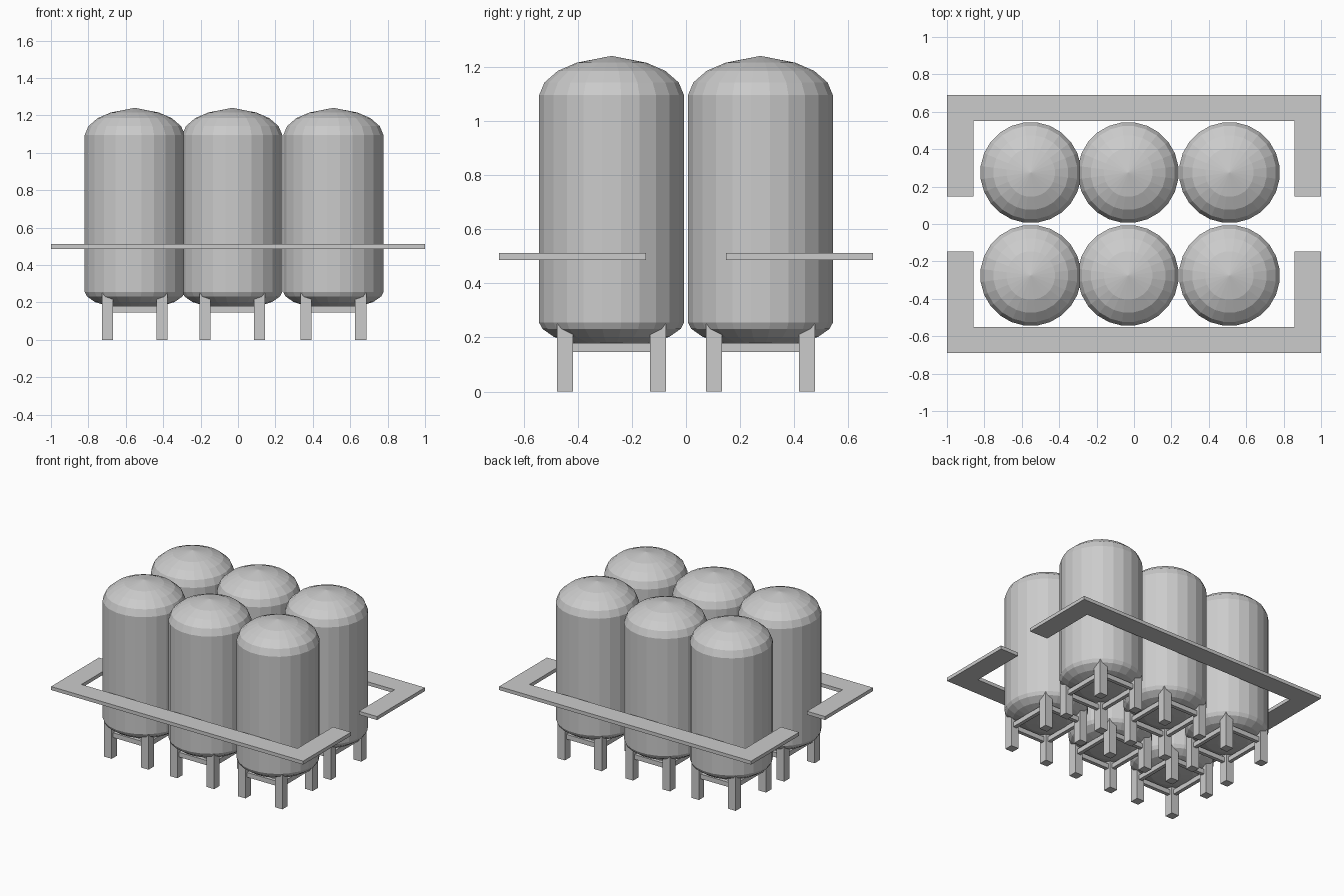
import bpy, bmesh, math

if "Cube" in bpy.data.objects:
    bpy.data.objects.remove(bpy.data.objects["Cube"])

grey = bpy.data.materials.new("plain_grey")
grey.diffuse_color = (0.6, 0.6, 0.6, 1)
grey.use_nodes = True
grey.node_tree.nodes["Principled BSDF"].inputs["Base Color"].default_value = grey.diffuse_color


def finish(bm, name):
    bmesh.ops.recalc_face_normals(bm, faces=bm.faces)
    mesh = bpy.data.meshes.new(name)
    bm.to_mesh(mesh)
    bm.free()
    mesh.materials.append(grey)
    ob = bpy.data.objects.new(name, mesh)
    bpy.context.collection.objects.link(ob)
    return ob


def add_box(bm, x0, x1, y0, y1, z0, z1):
    vs = bmesh.ops.create_cube(bm, size=1)["verts"]
    for v in vs:
        v.co.x = x1 if v.co.x > 0 else x0
        v.co.y = y1 if v.co.y > 0 else y0
        v.co.z = z1 if v.co.z > 0 else z0


# Tank silhouette: radius, height
PROFILE = [(0.06, 0.172), (0.137, 0.178), (0.215, 0.202), (0.258, 0.232),
           (0.27, 0.255), (0.27, 1.095), (0.25, 1.142), (0.2, 1.185),
           (0.13, 1.215)]
APEX = 1.24
SIDES = 24


def tank(name, cx, cy):
    bm = bmesh.new()
    rings = []
    for r, z in PROFILE:
        ring = []
        for i in range(SIDES):
            a = 2 * math.pi * (i + 0.5) / SIDES
            ring.append(bm.verts.new((cx + r * math.cos(a), cy + r * math.sin(a), z)))
        rings.append(ring)
    top = bm.verts.new((cx, cy, APEX))
    for i in range(SIDES):
        j = (i + 1) % SIDES
        for lo, hi in zip(rings, rings[1:]):
            bm.faces.new((lo[i], lo[j], hi[j], hi[i]))
        bm.faces.new((rings[-1][i], rings[-1][j], top))
    bm.faces.new(rings[0][::-1])
    finish(bm, name)


def stand(name, cx, cy):
    lx, ly, h, b = 0.146, 0.172, 0.03, 0.013
    bm = bmesh.new()
    # four legs reaching into the rounded tank bottom
    for sx in (-1, 1):
        for sy in (-1, 1):
            x, y = cx + sx * lx, cy + sy * ly
            add_box(bm, x - h, x + h, y - h, y + h, 0, 0.25)
    # cross bars between the legs
    for s in (-1, 1):
        x, y = cx + s * lx, cy + s * ly
        add_box(bm, x - b, x + b, cy - ly + h, cy + ly - h, 0.146, 0.18)
        add_box(bm, cx - lx + h, cx + lx - h, y - b, y + b, 0.146, 0.18)
    finish(bm, name)


for row, cy in (("front", -0.275), ("back", 0.275)):
    for col, cx in (("left", -0.552), ("middle", -0.031), ("right", 0.51)):
        tank(f"{row}_{col}_tank", cx, cy)
        stand(f"{row}_{col}_stand", cx, cy)

# C-shaped flat walkways around each row
for name, s in (("front_walkway", -1), ("back_walkway", 1)):
    bm = bmesh.new()
    outline = [(-1, 0.147), (-0.857, 0.147), (-0.857, 0.55), (0.857, 0.55),
               (0.857, 0.147), (1, 0.147), (1, 0.69), (-1, 0.69)]
    face = bm.faces.new([bm.verts.new((x, s * y, 0.486)) for x, y in outline])
    ext = bmesh.ops.extrude_face_region(bm, geom=[face], use_keep_orig=True)["geom"]
    for v in ext:
        if isinstance(v, bmesh.types.BMVert):
            v.co.z = 0.511
    finish(bm, name)
